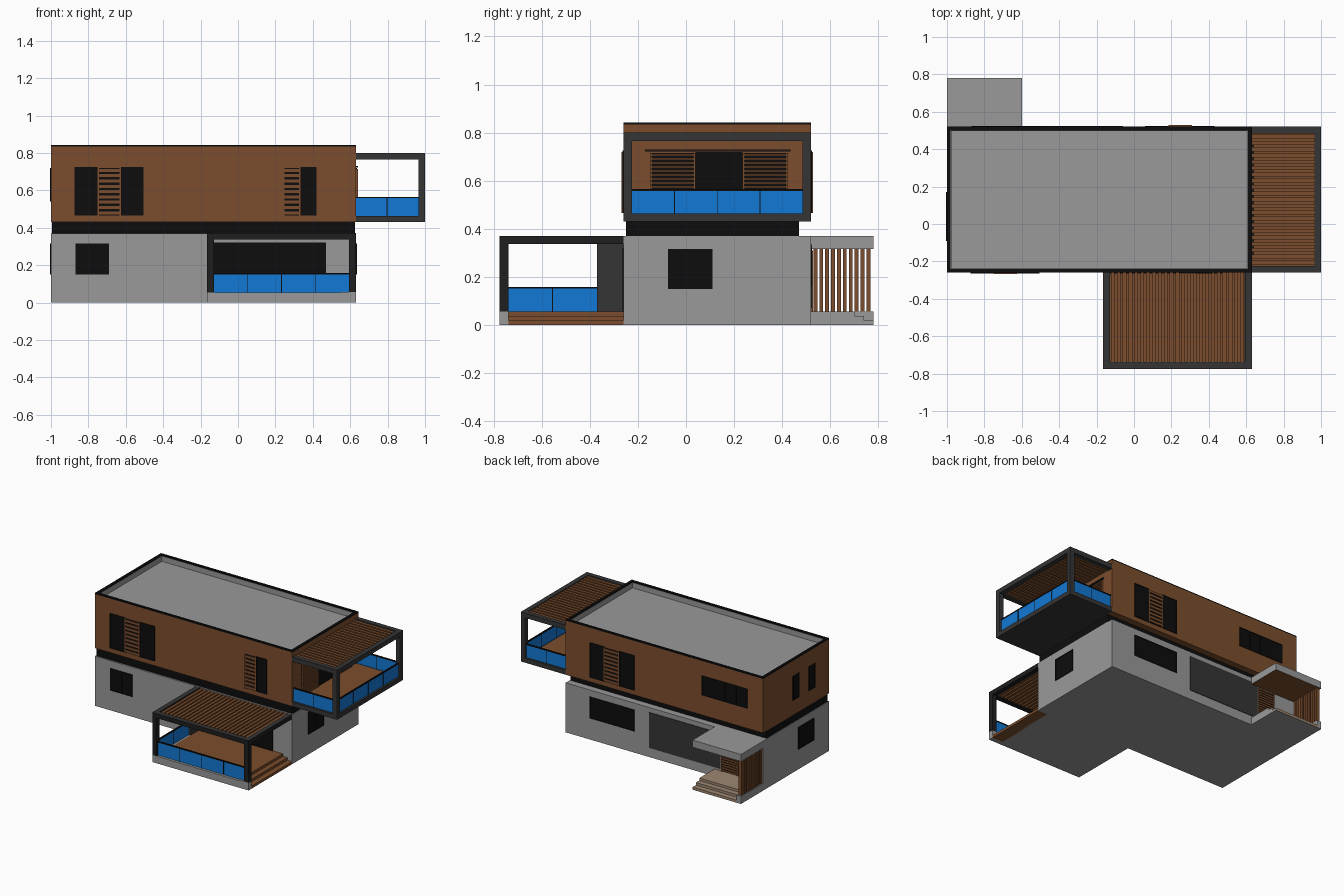
import bpy, bmesh
from mathutils import Matrix, Vector

if "Cube" in bpy.data.objects:
    bpy.data.objects.remove(bpy.data.objects["Cube"])


def mat(name, r, g, b):
    m = bpy.data.materials.new(name)
    m.diffuse_color = (r, g, b, 1)
    m.use_nodes = True
    m.node_tree.nodes["Principled BSDF"].inputs["Base Color"].default_value = m.diffuse_color
    return m


GREY = mat("concrete grey", 0.32, 0.32, 0.32)
WOOD = mat("wood brown", 0.20, 0.075, 0.026)
FRAME = mat("frame dark grey", 0.035, 0.035, 0.035)
CHAR = mat("charcoal", 0.014, 0.013, 0.013)
BLACK = mat("window black", 0.004, 0.004, 0.004)
BLUE = mat("blue glass", 0.006, 0.19, 0.66)
TAN = mat("step tan", 0.34, 0.24, 0.165)


def boxes(name, items, *mats, rule=None):
    """One object from boxes given as (x0, x1, y0, y1, z0, z1)."""
    bm = bmesh.new()
    for x0, x1, y0, y1, z0, z1 in items:
        mx = (Matrix.Translation(((x0 + x1) / 2, (y0 + y1) / 2, (z0 + z1) / 2))
              @ Matrix.Diagonal((x1 - x0, y1 - y0, z1 - z0, 1)))
        bmesh.ops.create_cube(bm, size=1, matrix=mx)
    bm.normal_update()
    if rule:
        for f in bm.faces:
            f.material_index = rule(f)
    me = bpy.data.meshes.new(name)
    bm.to_mesh(me)
    bm.free()
    for m in mats:
        me.materials.append(m)
    ob = bpy.data.objects.new(name, me)
    bpy.context.collection.objects.link(ob)
    return ob


X0, X1, Y0, Y1 = -1.0, 0.63, -0.26, 0.52      # house footprint


def on_wall(side, a0, a1, z0, z1, d0, d1):
    """Box lying on a wall, from depth d0 to d1 outward of it."""
    if side == "front":
        return (a0, a1, Y0 - d1, Y0 - d0, z0, z1)
    if side == "back":
        return (a0, a1, Y1 + d0, Y1 + d1, z0, z1)
    if side == "right":
        return (X1 + d0, X1 + d1, a0, a1, z0, z1)
    return (X0 - d1, X0 - d0, a0, a1, z0, z1)


def window(name, side, a0, a1, z0, z1, panes=1):
    boxes(name + "_pane", [on_wall(side, a0, a1, z0, z1, -0.002, 0.002)], BLACK)
    bars = [a0 + (a1 - a0) * i / panes for i in range(panes + 1)]
    w = 0.005
    items = [on_wall(side, max(a0, b - w), min(a1, b + w), z0, z1, 0, 0.005) for b in bars]
    items += [on_wall(side, a0, a1, z, z + w, 0, 0.005) for z in (z0, z1 - w)]
    boxes(name + "_bars", items, BLACK)


def shutter(name, side, a0, a1, z0, z1, n=11, d=0.008):
    boxes(name + "_backing", [on_wall(side, a0, a1, z0, z1, -0.002, 0.002)], BLACK)
    p = (z1 - z0) / n
    items = [on_wall(side, a0, a1, z0 + p * (i + 0.25), z0 + p * (i + 0.8), 0, d) for i in range(n)]
    items += [on_wall(side, a, a + 0.008, z0, z1, 0, d) for a in (a0, a1 - 0.008)]
    boxes(name + "_slats", items, WOOD)


def railing(name, axis, a0, a1, c, z0, z1, n):
    """Glass railing along x or y at the fixed coordinate c."""
    def bx(s, e, t, lo, hi):
        return (s, e, c - t, c + t, lo, hi) if axis == "x" else (c - t, c + t, s, e, lo, hi)
    boxes(name + "_glass", [bx(a0, a1, 0.003, z0, z1)], BLUE)
    bars = [a0 + (a1 - a0) * i / n for i in range(1, n)]
    boxes(name + "_rail", [bx(a0, a1, 0.006, z1, z1 + 0.007)]
          + [bx(b - 0.002, b + 0.002, 0.005, z0, z1) for b in bars], BLACK)


# Main volumes
boxes("ground_floor", [(X0, X1, Y0, Y1, 0, 0.37)], GREY)
boxes("recessed_band", [(X0 + 0.005, X1 - 0.005, -0.25, 0.47, 0.37, 0.43)], BLACK)
P = 0.02                                       # parapet thickness
boxes("upper_floor", [(X0, X1, Y0, Y1, 0.43, 0.79),
                      (X0, X1, Y0, Y0 + P, 0.79, 0.834), (X0, X1, Y1 - P, Y1, 0.79, 0.834),
                      (X0, X0 + P, Y0 + P, Y1 - P, 0.79, 0.834),
                      (X1 - P, X1, Y0 + P, Y1 - P, 0.79, 0.834)], WOOD)
# Roof tray with grey inner parapet lining
xa, xb, ya, yb = X0 + P, X1 - P, Y0 + P, Y1 - P
boxes("roof_tray", [(xa, xb, ya, yb, 0.785, 0.795),
                    (xa, xb, ya, ya + 0.003, 0.79, 0.834), (xa, xb, yb - 0.003, yb, 0.79, 0.834),
                    (xa, xa + 0.003, ya, yb, 0.79, 0.834), (xb - 0.003, xb, ya, yb, 0.79, 0.834)], GREY)
boxes("roof_rim", [(X0, X1, Y0, ya, 0.834, 0.842), (X0, X1, yb, Y1, 0.834, 0.842),
                   (X0, xa, ya, yb, 0.834, 0.842), (xb, X1, ya, yb, 0.834, 0.842)], BLACK)

# Windows, ground floor
window("front_small_window", "front", -0.87, -0.69, 0.15, 0.315, 2)
window("terrace_glazing", "front", -0.13, 0.47, 0.057, 0.32, 4)
window("right_window", "right", -0.075, 0.11, 0.15, 0.315, 2)
window("left_window", "left", -0.08, 0.105, 0.15, 0.315, 2)
window("back_ground_window", "back", 0.06, 0.43, 0.16, 0.32, 3)
boxes("back_large_panel", [on_wall("back", -0.65, -0.06, 0.07, 0.335, -0.002, 0.004)], FRAME)
shutter("entrance_door", "back", -0.80, -0.66, 0.057, 0.31, 14)

# Windows and shutters, upper floor
for side, a in (("front", -0.875), ("back", 0.06)):
    window(side + "_upper_window_a", side, a, a + 0.125, 0.465, 0.725)
    shutter(side + "_upper_shutter", side, a + 0.125, a + 0.25, 0.465, 0.72, 9)
    window(side + "_upper_window_b", side, a + 0.25, a + 0.37, 0.465, 0.725)
shutter("front_narrow_shutter", "front", 0.24, 0.335, 0.465, 0.72, 9)
window("front_narrow_window", "front", 0.335, 0.42, 0.465, 0.725)
window("back_wide_window", "back", -0.87, -0.495, 0.58, 0.725, 4)
window("left_slit_window_a", "left", 0.095, 0.17, 0.54, 0.72)
window("left_slit_window_b", "left", -0.09, -0.015, 0.54, 0.72)
window("balcony_door", "right", 0.04, 0.235, 0.465, 0.72, 2)
shutter("balcony_shutter_a", "right", -0.15, 0.04, 0.465, 0.715, 15, 0.012)
shutter("balcony_shutter_b", "right", 0.235, 0.425, 0.465, 0.715, 15, 0.012)
boxes("balcony_shutter_track", [on_wall("right", -0.17, 0.435, 0.722, 0.73, 0, 0.012)], CHAR)

# Upper balcony: slab, posts, ring beam, deck
T = 0.036
boxes("balcony_frame", [(X1, 1, Y0, Y1, 0.43, 0.464),
                        (1 - T, 1, Y0, Y0 + T, 0.464, 0.765), (1 - T, 1, Y1 - T, Y1, 0.464, 0.765),
                        (X1, 1, Y0, Y0 + T, 0.765, 0.80), (X1, 1, Y1 - T, Y1, 0.765, 0.80),
                        (1 - T, 1, Y0 + T, Y1 - T, 0.765, 0.80)], FRAME)
boxes("balcony_deck", [(X1, 1 - T, Y0 + T, Y1 - T, 0.46, 0.468)], WOOD)
n = 21
p = (Y1 - Y0 - 2 * T) / n
boxes("balcony_pergola_slats", [(X1, 1 - T, Y0 + T + p * (i + 0.18), Y0 + T + p * (i + 0.82), 0.77, 0.795)
                                for i in range(n)], WOOD)
railing("balcony_front_railing", "x", X1, 1 - T, Y0 + 0.018, 0.464, 0.558, 2)
railing("balcony_back_railing", "x", X1, 1 - T, Y1 - 0.018, 0.464, 0.558, 2)
railing("balcony_side_railing", "y", Y0 + T, Y1 - T, 1 - 0.018, 0.464, 0.558, 4)

# Front terrace: plinth, deck, side steps
TX, TY = -0.165, -0.775
boxes("terrace_plinth", [(TX, 0.55, TY, Y0, 0, 0.053), (0.55, X1, TY, TY + T, 0, 0.057)], GREY)
boxes("terrace_deck", [(TX + T, 0.55, TY + T, Y0, 0.05, 0.057)], WOOD)
boxes("terrace_steps", [(0.54, 0.553, TY + T, Y0, 0, 0.057), (0.55, 0.59, TY + T, Y0, 0, 0.038),
                        (0.59, X1, TY + T, Y0, 0, 0.019)], WOOD)
# Terrace frame: charcoal sides, lighter tops
boxes("terrace_frame", [(TX, TX + T, TY, TY + T, 0.053, 0.337), (X1 - T, X1, TY, TY + T, 0.057, 0.337),
                        (TX, X1, TY, TY + T, 0.337, 0.371), (TX, TX + T, TY + T, Y0, 0.337, 0.371),
                        (X1 - T, X1, TY + T, Y0, 0.337, 0.371)],
      CHAR, FRAME, rule=lambda f: 1 if f.normal.z > 0.5 else 0)
boxes("terrace_side_wall", [(TX, TX + T, -0.37, Y0, 0.053, 0.337)], FRAME)
n = 23
p = (X1 - TX - 2 * T) / n
boxes("terrace_pergola_slats", [(TX + T + p * (i + 0.18), TX + T + p * (i + 0.82), TY + T, Y0, 0.342, 0.366)
                                for i in range(n)], WOOD)
railing("terrace_front_railing", "x", TX + T, X1 - T, TY + 0.018, 0.055, 0.151, 4)
railing("terrace_side_railing", "y", TY + T, -0.37, TX + 0.018, 0.055, 0.151, 2)

# Entrance porch at the back: steps, curb, slat screen, roof
PX, PY = -0.60, 0.78


def tread(f):
    return 1 if f.normal.z > 0.5 or f.normal.y > 0.5 else 0


boxes("porch_steps", [(-0.965, PX, Y1, 0.70, 0, 0.056), (-0.965, PX, 0.70, 0.74, 0, 0.038),
                      (-0.965, PX, 0.74, PY, 0, 0.019)], GREY, TAN, rule=tread)
boxes("porch_curb", [(X0, -0.965, Y1, PY, 0, 0.056)], GREY)
boxes("porch_roof", [(X0, PX, Y1, PY, 0.317, 0.37)], GREY, WOOD,
      rule=lambda f: 1 if f.normal.z < -0.5 else 0)
boxes("porch_slat_screen", [(-0.997, -0.97, 0.53 + 0.0245 * i, 0.546 + 0.0245 * i, 0.056, 0.317)
                            for i in range(10)], WOOD)
